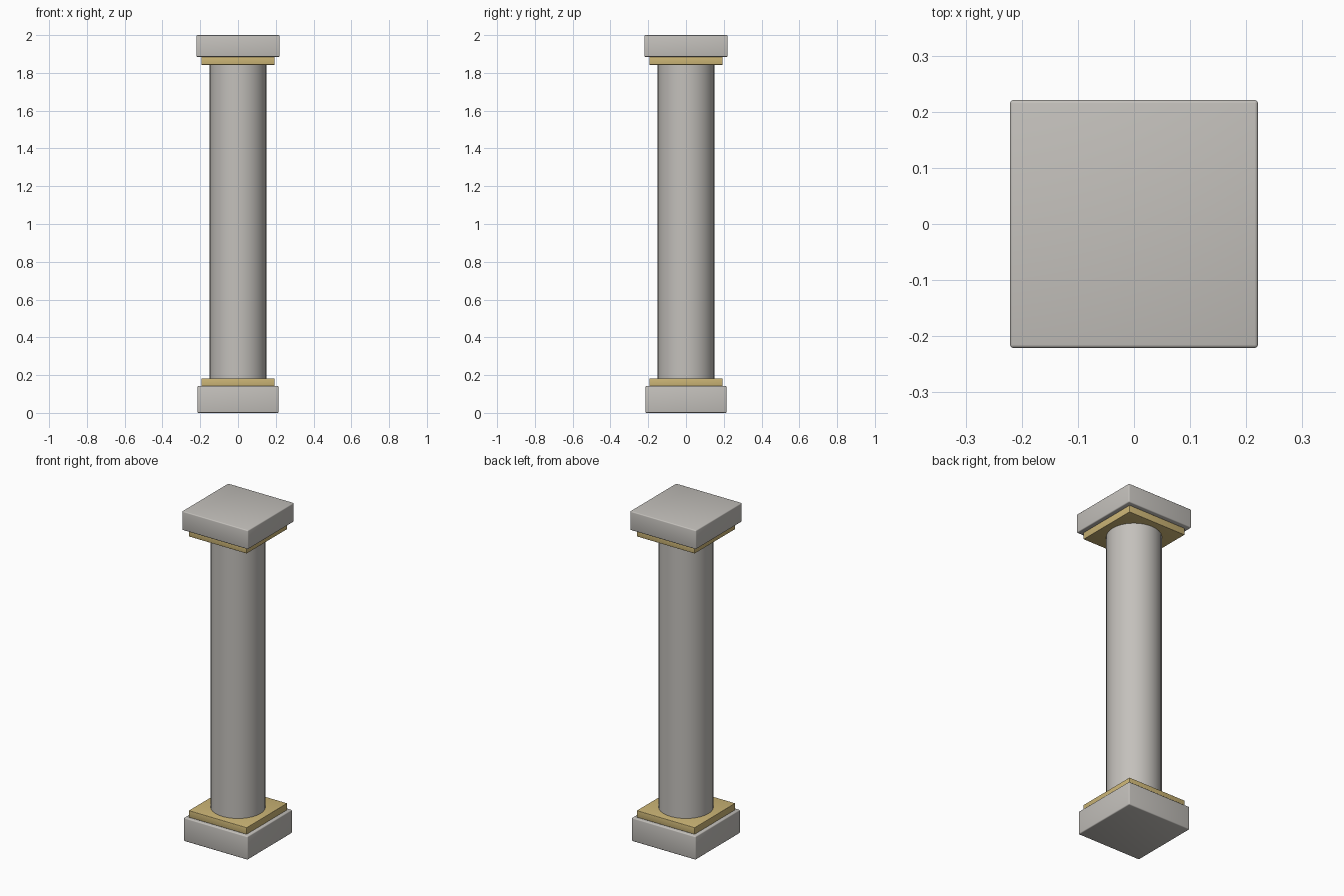
import bpy
import math

if "Cube" in bpy.data.objects:
    bpy.data.objects.remove(bpy.data.objects["Cube"], do_unlink=True)


def make_material(name, color):
    mat = bpy.data.materials.new(name)
    mat.use_nodes = True
    mat.diffuse_color = color
    mat.node_tree.nodes["Principled BSDF"].inputs["Base Color"].default_value = color
    return mat


stone = make_material("pale stone", (0.55, 0.53, 0.50, 1))
gold = make_material("muted gold", (0.60, 0.46, 0.18, 1))


def slab(name, half, bottom, top, mat, bevel):
    """Square slab with softly rounded edges."""
    bpy.ops.mesh.primitive_cube_add(size=1, location=(0, 0, (bottom + top) / 2))
    obj = bpy.context.object
    obj.name = name
    obj.scale = (2 * half, 2 * half, top - bottom)
    bpy.ops.object.transform_apply(location=False, rotation=False, scale=True)
    obj.data.materials.append(mat)
    mod = obj.modifiers.new("soft edges", "BEVEL")
    mod.width = bevel
    mod.segments = 3
    bpy.ops.object.shade_smooth()
    return obj


# Plinth and capital blocks
slab("base_plinth", 0.214, 0, 0.142, stone, 0.006)
slab("capital_block", 0.221, 1.885, 2, stone, 0.006)

# Gold trim slabs between the blocks and the shaft
slab("lower_trim", 0.194, 0.142, 0.183, gold, 0.002)
slab("upper_trim", 0.194, 1.843, 1.885, gold, 0.002)

# Round shaft
bottom, top = 0.18, 1.846
bpy.ops.mesh.primitive_cylinder_add(vertices=32, radius=0.151, depth=top - bottom,
                                    location=(0, 0, (bottom + top) / 2))
shaft = bpy.context.object
shaft.name = "column_shaft"
shaft.data.materials.append(stone)
bpy.ops.object.shade_smooth_by_angle(angle=math.radians(30))
